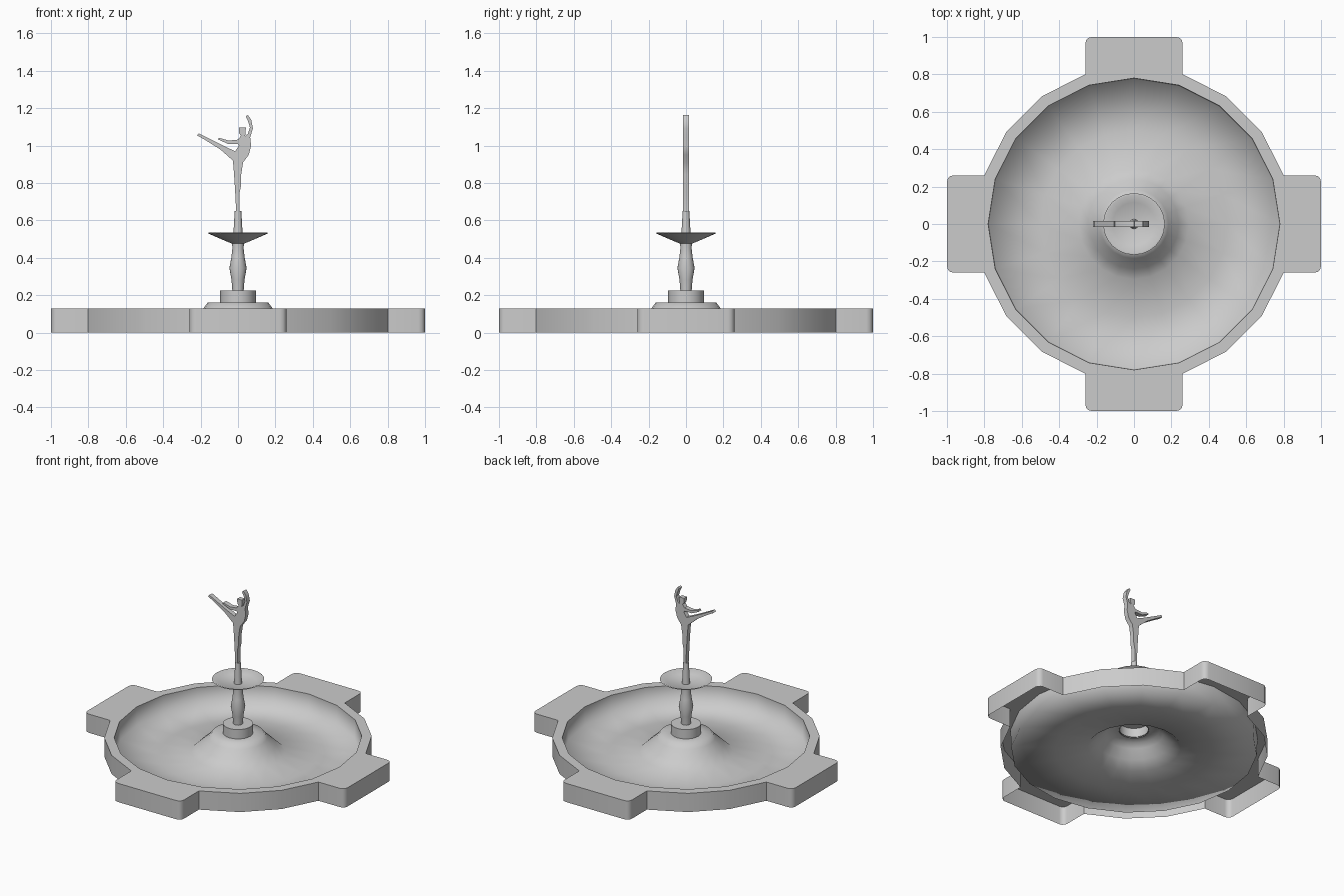
import bpy
import bmesh
from math import cos, sin, pi, radians

cube = bpy.data.objects.get("Cube")
if cube:
    bpy.data.objects.remove(cube, do_unlink=True)

stone = bpy.data.materials.new("grey stone")
stone.use_nodes = True
GREY = (0.6, 0.6, 0.6, 1)
stone.diffuse_color = GREY
stone.node_tree.nodes["Principled BSDF"].inputs["Base Color"].default_value = GREY


def finish(name, bm, angle):
    """Turn a bmesh into a shaded stone object."""
    bmesh.ops.recalc_face_normals(bm, faces=bm.faces)
    mesh = bpy.data.meshes.new(name)
    bm.to_mesh(mesh)
    bm.free()
    mesh.materials.append(stone)
    obj = bpy.data.objects.new(name, mesh)
    bpy.context.collection.objects.link(obj)
    bpy.ops.object.select_all(action="DESELECT")
    obj.select_set(True)
    bpy.context.view_layer.objects.active = obj
    if angle:
        bpy.ops.object.shade_smooth_by_angle(angle=radians(angle))
    return obj


def polar(r, degrees):
    return r * cos(radians(degrees)), r * sin(radians(degrees))


def lathe(name, profile, sides, angle):
    """Spin (radius, height) points round the z axis."""
    bm = bmesh.new()
    rings = []
    for r, z in profile:
        if r == 0:
            rings.append([bm.verts.new((0, 0, z))] * sides)
        else:
            rings.append([bm.verts.new((*polar(r, 360 * i / sides), z))
                          for i in range(sides)])
    for a, b in zip(rings, rings[1:]):
        for i in range(sides):
            j = (i + 1) % sides
            corners = list(dict.fromkeys((a[i], a[j], b[j], b[i])))
            bm.faces.new(corners)
    return finish(name, bm, angle)


# Basin rim: twenty-sided ring with four square projections, open below
RIM_TOP, SIDES, BEVEL, HALF = 0.13, 20, 0.035, 0.26


def turn(p, k):
    x, y = p
    for _ in range(k):
        x, y = -y, x
    return x, y


corner = [(1 - BEVEL + BEVEL * cos(a), HALF - BEVEL + BEVEL * sin(a))
          for a in (0, pi / 6, pi / 3, pi / 2)]
quarter = [polar(0.842, -18)]
quarter += [(x, -y) for x, y in reversed(corner)] + corner
quarter += [polar(0.842, d) for d in (18, 36, 54)]
outline = [turn(p, k) for k in range(4) for p in quarter]
inner = [polar(0.78, 360 * i / SIDES) for i in range(SIDES)]

bm = bmesh.new()


def closed_loop(points):
    vs = [bm.verts.new((x, y, RIM_TOP)) for x, y in points]
    return [bm.edges.new((v, vs[i - 1])) for i, v in enumerate(vs)]


outer_edges = closed_loop(outline)
inner_edges = closed_loop(inner)
bmesh.ops.triangle_fill(bm, edges=outer_edges + inner_edges, use_beauty=True)
wall = bmesh.ops.extrude_edge_only(bm, edges=outer_edges)
for v in wall["geom"]:
    if isinstance(v, bmesh.types.BMVert):
        v.co.z = 0
finish("basin_rim", bm, 50)

# Pool floor with its wall, rising into the central mound
lathe("pool_floor", [(0.78, RIM_TOP), (0.775, 0.005), (0.5, 0.012),
                     (0.295, 0.028), (0.24, 0.08), (0.185, 0.13),
                     (0.163, 0.16), (0.09, 0.16)], SIDES, 180)

# Pedestal drum
lathe("pedestal_drum", [(0.095, 0.155), (0.095, 0.225), (0, 0.225)], 24, 40)

# Baluster column
lathe("column", [(0.03, 0.22), (0.035, 0.285), (0.046, 0.345),
                 (0.036, 0.4), (0.03, 0.45), (0.032, 0.485)], 20, 60)

# Upper dish
lathe("upper_dish", [(0.03, 0.475), (0.09, 0.5), (0.165, 0.533),
                     (0.155, 0.535), (0.115, 0.515), (0.025, 0.505)], 24, 60)

# Statue plinth
lathe("statue_plinth", [(0.026, 0.5), (0.018, 0.65), (0, 0.65)], 16, 40)

# Dancer: flat silhouette, in hundredths (x, z), running clockwise from the foot
foot = [(-1, 65), (-1.6, 77), (-2.1, 84.5), (-2.7, 92)]
back_leg = [(-9.5, 98), (-17.5, 103), (-22, 105.5), (-21, 106.6),
            (-14, 103), (-7, 99.5), (-1.5, 97)]
side_arm = [(0.5, 100), (0, 101), (-5.5, 101), (-10.7, 103.3),
            (-10.2, 104.2), (-5, 102.7), (0, 103.2), (1.6, 105.3)]
head = [(0.6, 106.5), (0.4, 109.7), (4.2, 109.8), (4, 106), (3.7, 105)]
raised_arm = [(5.2, 106.3), (6.4, 109.7), (5.4, 113), (4.2, 115.6),
              (5.2, 116.4), (7, 114), (8, 109.2), (6.5, 104.5)]
front_side = [(7, 100), (5.8, 95.2), (2.7, 91), (1.7, 84.5),
              (1.6, 78.6), (0.7, 74), (0.7, 65)]

DEPTH = 0.032
bm = bmesh.new()
shape = foot + back_leg + side_arm + head + raised_arm + front_side
face = bm.faces.new([bm.verts.new((x / 100, -DEPTH / 2, z / 100))
                     for x, z in shape])
extruded = bmesh.ops.extrude_face_region(bm, geom=[face], use_keep_orig=True)
moved = [v for v in extruded["geom"] if isinstance(v, bmesh.types.BMVert)]
bmesh.ops.translate(bm, verts=moved, vec=(0, DEPTH, 0))
bmesh.ops.triangulate(bm, faces=[f for f in bm.faces if len(f.verts) > 4])
finish("dancer_statue", bm, 30)
